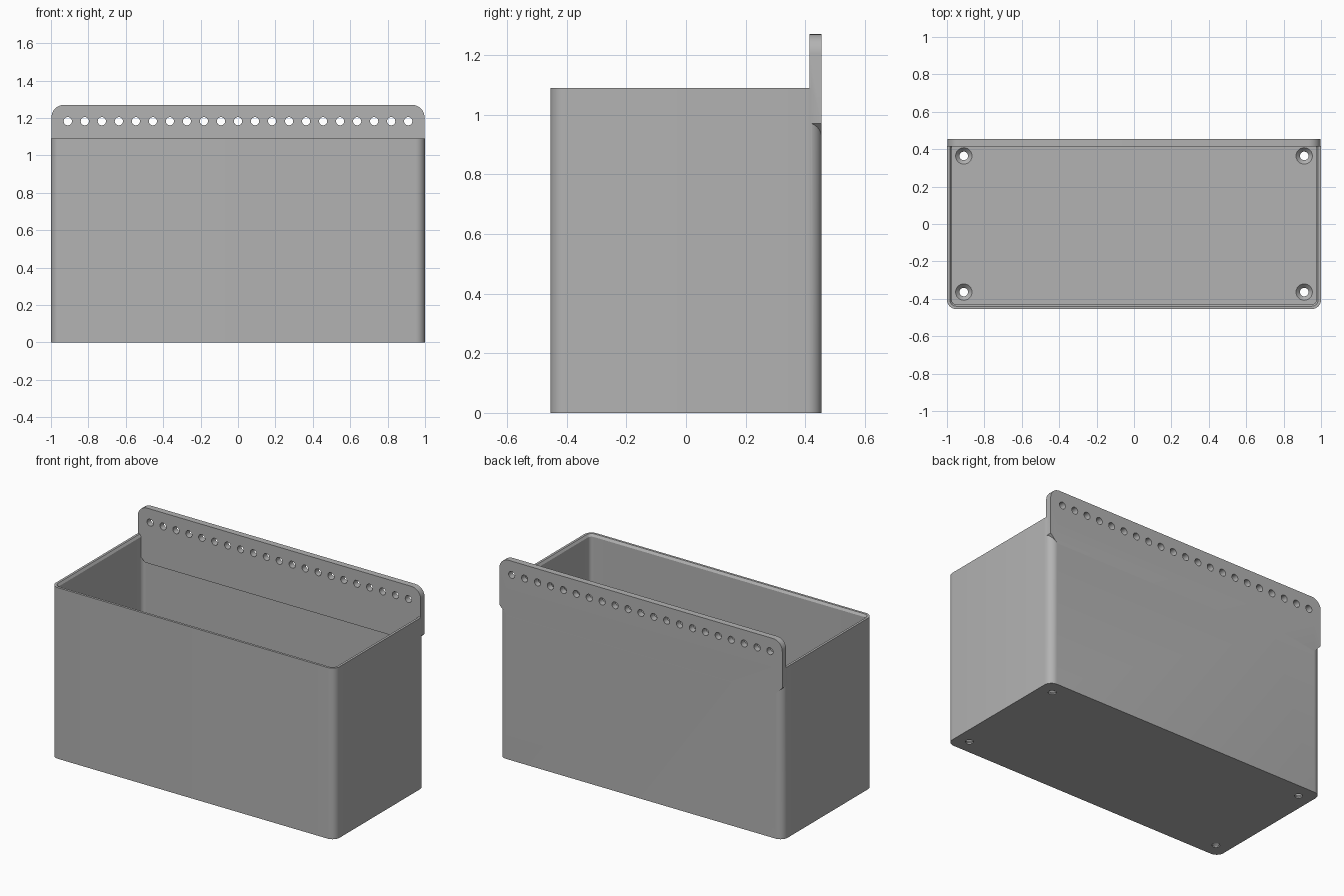
import bpy, bmesh, math
from mathutils import Matrix, Vector

if "Cube" in bpy.data.objects:
    bpy.data.objects.remove(bpy.data.objects["Cube"], do_unlink=True)

GREY = (0.45, 0.45, 0.45, 1)
grey = bpy.data.materials.new("plain grey")
grey.use_nodes = True
grey.diffuse_color = GREY
grey.node_tree.nodes["Principled BSDF"].inputs["Base Color"].default_value = GREY

WIDTH, DEPTH, HEIGHT = 1.0, 0.455, 1.09      # half width, half depth, rim height
FLOOR, WALL, RADIUS = 0.03, 0.025, 0.05
PLATE_FRONT, PLATE_TOP, PLATE_BOTTOM, PLATE_HALF = 0.415, 1.27, 0.92, 0.997


def finish(name, bm):
    bmesh.ops.recalc_face_normals(bm, faces=bm.faces)
    mesh = bpy.data.meshes.new(name)
    bm.to_mesh(mesh)
    bm.free()
    obj = bpy.data.objects.new(name, mesh)
    bpy.context.collection.objects.link(obj)
    mesh.materials.append(grey)
    return obj


def arc(cx, cy, r, start, steps=8):
    angles = [start + math.pi / 2 * i / steps for i in range(steps + 1)]
    return [(cx + r * math.cos(a), cy + r * math.sin(a)) for a in angles]


def rounded_loop(bm, inset, z):
    r = RADIUS - inset
    x, y = WIDTH - RADIUS, DEPTH - RADIUS
    points = []
    for i, (sx, sy) in enumerate([(1, 1), (-1, 1), (-1, -1), (1, -1)]):
        points += arc(sx * x, sy * y, r, i * math.pi / 2)
    return [bm.verts.new((px, py, z)) for px, py in points]


def lathe(bm, profile, matrix, sides=24):
    """Closed solid of revolution from (radius, height) pairs."""
    rings = []
    for r, h in profile:
        turn = [2 * math.pi * i / sides for i in range(sides)]
        rings.append([bm.verts.new(matrix @ Vector((r * math.cos(a), r * math.sin(a), h)))
                      for a in turn])
    skin(bm, rings)


def skin(bm, rings):
    for a, b in zip(rings, rings[1:]):
        for i in range(len(a)):
            j = (i + 1) % len(a)
            bm.faces.new((a[i], a[j], b[j], b[i]))
    bm.faces.new(rings[0])
    bm.faces.new(rings[-1])


# Open box with thin walls and a chamfered rim
bm = bmesh.new()
skin(bm, [rounded_loop(bm, inset, z) for inset, z in (
    (0, 0), (0, HEIGHT), (0.015, HEIGHT), (WALL, HEIGHT - 0.015), (WALL, FLOOR))])
bin_body = finish("bin_with_hanging_plate", bm)

# Hanging plate: rounded top corners, sloped lower corners
bm = bmesh.new()
r = 0.065
outline = (arc(PLATE_HALF - r, PLATE_TOP - r, r, 0)
           + arc(r - PLATE_HALF, PLATE_TOP - r, r, math.pi / 2)
           + [(-PLATE_HALF, PLATE_BOTTOM + 0.05), (0.05 - PLATE_HALF, PLATE_BOTTOM),
              (PLATE_HALF - 0.05, PLATE_BOTTOM), (PLATE_HALF, PLATE_BOTTOM + 0.05)])
skin(bm, [[bm.verts.new((x, y, z)) for x, z in outline] for y in (PLATE_FRONT, DEPTH)])
plate = finish("hanging_plate", bm)

# Cutters: a row of peg holes and four countersunk floor holes
bm = bmesh.new()
for i in range(21):
    place = Matrix.Translation((0.091 * (i - 10), DEPTH, 1.183)) @ Matrix.Rotation(math.pi / 2, 4, "X")
    lathe(bm, [(0.022, -0.1), (0.022, 0.1)], place)
for sx in (-1, 1):
    for sy in (-1, 1):
        lathe(bm, [(0.023, -0.05), (0.023, 0.008), (0.044, FLOOR), (0.044, FLOOR + 0.02)],
              Matrix.Translation((sx * 0.91, sy * 0.364, 0)))
holes = finish("hole_cutters", bm)

bpy.context.view_layer.objects.active = bin_body
for helper, operation in ((plate, "UNION"), (holes, "DIFFERENCE")):
    helper.hide_render = True
    mod = bin_body.modifiers.new(helper.name, "BOOLEAN")
    mod.object, mod.operation, mod.solver = helper, operation, "EXACT"
    bpy.ops.object.modifier_apply(modifier=mod.name)
    bpy.data.objects.remove(helper, do_unlink=True)

bpy.ops.object.select_all(action="DESELECT")
bin_body.select_set(True)
bpy.ops.object.shade_smooth_by_angle(angle=math.radians(30))
